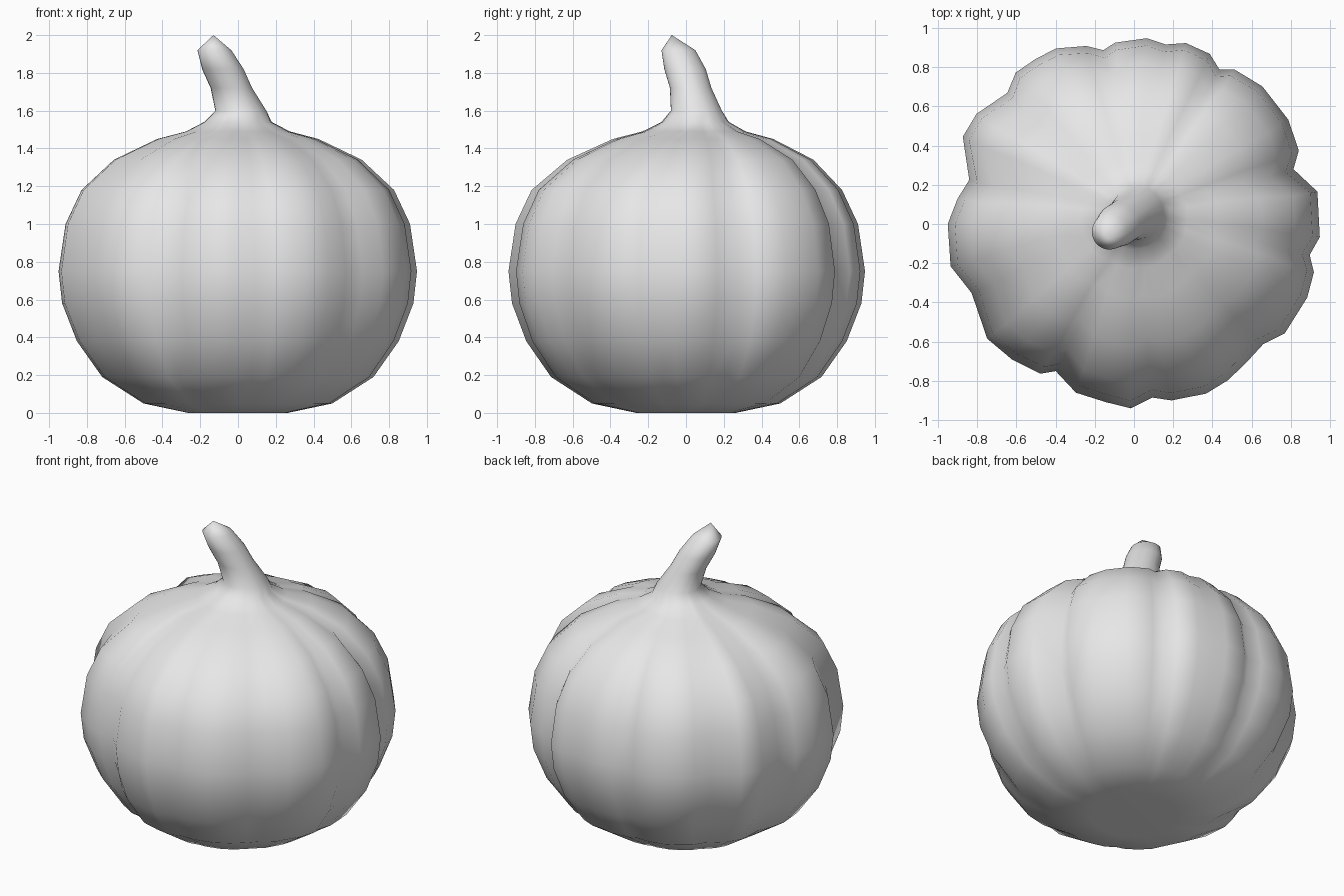
import bpy, bmesh
from math import radians, cos, sin
from mathutils import Vector

default_cube = bpy.data.objects.get("Cube")
if default_cube:
    bpy.data.objects.remove(default_cube, do_unlink=True)

MEAN_RADIUS = 0.94

# Ribbed cross-section: (angle in degrees, radius in hundredths)
RIBS = [(-4, 95), (10, 95), (19, 86), (24, 92), (34, 95), (47, 96), (57, 94), (61, 90),
        (66, 95), (74, 96), (80, 93), (86, 95), (96, 93), (100, 90), (105, 94), (114, 98),
        (121, 98), (128, 98), (134, 93), (145, 98), (153, 98), (165, 87), (172, 91),
        (180, 95), (193, 96), (203, 90), (218, 95), (228, 93), (238, 90), (242, 85),
        (251, 91), (261, 92), (269, 94), (276, 89), (282, 92), (293, 94), (301, 93),
        (309, 91), (317, 90), (324, 95), (337, 96), (345, 95), (350, 91)]

# Body profile: (share of full radius, height, groove strength)
PROFILE = [(.28, 0, .2), (.53, .05, .4), (.76, .19, .6), (.9, .38, .8), (.98, .58, 1),
           (1, .75, 1), (.96, 1, 1.1), (.87, 1.18, 1.2), (.69, 1.34, 1.2),
           (.45, 1.45, 1), (.29, 1.49, .8), (.19, 1.54, .4)]

# Stem path: (centre x, centre y, height, radius)
STEM = [(.015, .055, 1.6, .135), (-.035, .025, 1.72, .11),
        (-.08, -.005, 1.82, .11), (-.125, -.04, 1.92, .09)]
STEM_TIP = (-.13, -.075, 2)


def body_ring(share, height, strength):
    """One ribbed ring; the crown drifts back to meet the stem."""
    drift = .05 * max(0, height - 1.2) / .35
    points = []
    for angle, hundredths in RIBS:
        radius = share * (MEAN_RADIUS + strength * (hundredths / 100 - MEAN_RADIUS))
        a = radians(angle)
        points.append(Vector((radius * cos(a), radius * sin(a) + drift, height)))
    return points


def stem_ring(x, y, height, radius):
    """One plain round ring of the stem."""
    return [Vector((x + radius * cos(radians(a)), y + radius * sin(radians(a)), height))
            for a, _ in RIBS]


def cap(bm, ring, tip):
    """Close a ring with a fan of triangles around a centre point."""
    centre = bm.verts.new(tip)
    for i, vert in enumerate(ring):
        bm.faces.new((vert, ring[(i + 1) % len(ring)], centre))


def loft(name, rings, bottom, top, material):
    """Skin a stack of rings and close both ends."""
    bm = bmesh.new()
    loops = [[bm.verts.new(p) for p in ring] for ring in rings]
    for low, high in zip(loops, loops[1:]):
        for i in range(len(low)):
            j = (i + 1) % len(low)
            bm.faces.new((low[i], low[j], high[j], high[i]))
    cap(bm, loops[0], bottom)
    cap(bm, loops[-1], top)
    bmesh.ops.recalc_face_normals(bm, faces=bm.faces)
    for face in bm.faces:
        face.smooth = True
    mesh = bpy.data.meshes.new(name)
    bm.to_mesh(mesh)
    bm.free()
    mesh.materials.append(material)
    obj = bpy.data.objects.new(name, mesh)
    bpy.context.collection.objects.link(obj)
    return obj


# Single pale grey material
grey = bpy.data.materials.new("pale_grey")
grey.use_nodes = True
colour = (.8, .8, .8, 1)
grey.diffuse_color = colour
grey.node_tree.nodes["Principled BSDF"].inputs["Base Color"].default_value = colour

# Pumpkin: ribbed body flowing into the bent stem
rings = [body_ring(*row) for row in PROFILE] + [stem_ring(*row) for row in STEM]
loft("pumpkin_with_stem", rings, (0, 0, .05), STEM_TIP, grey)
